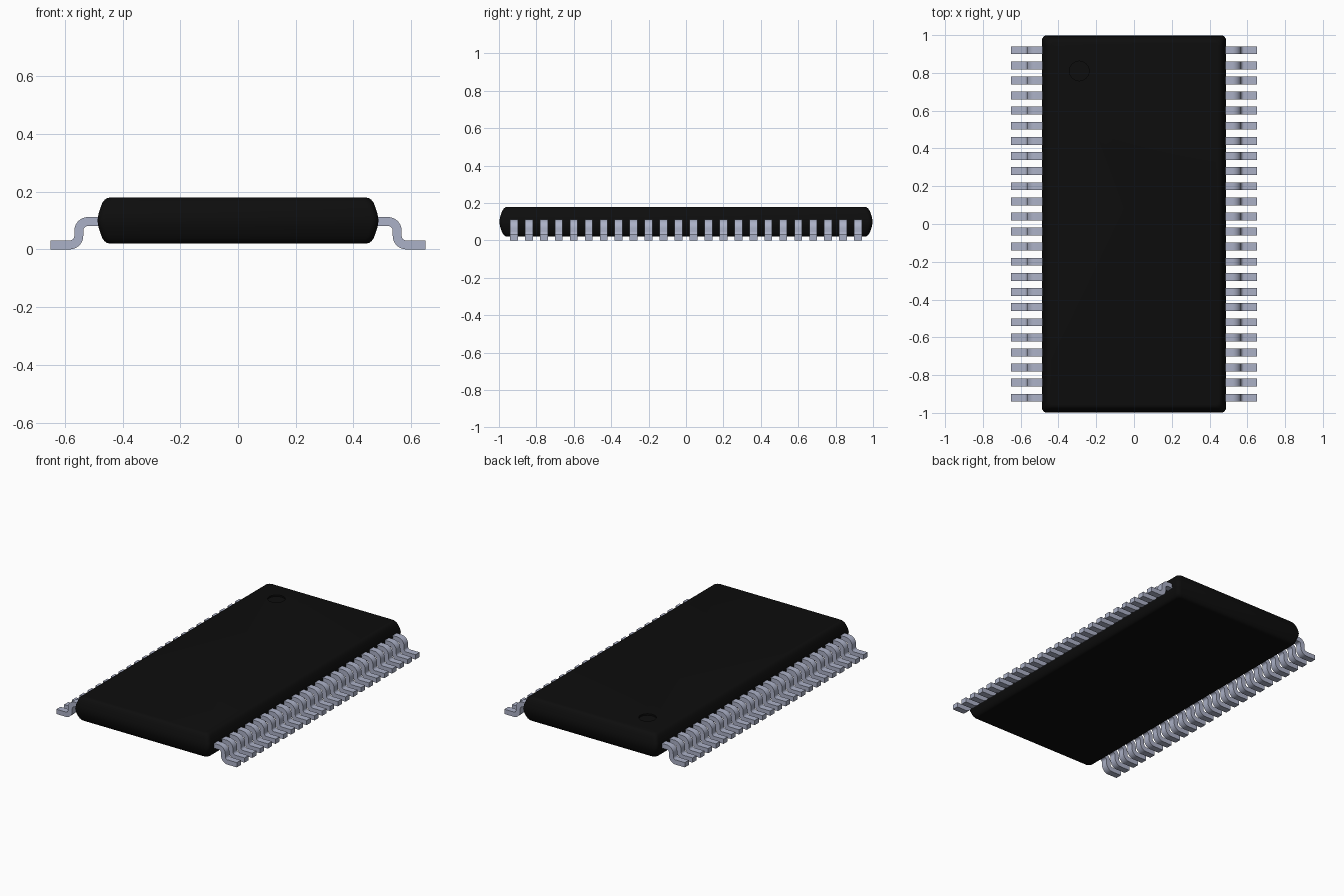
import bpy, bmesh, math

cube = bpy.data.objects.get("Cube")
if cube:
    bpy.data.objects.remove(cube, do_unlink=True)


def material(name, rgb, rough, metal=0.0):
    m = bpy.data.materials.new(name)
    m.use_nodes = True
    m.diffuse_color = (*rgb, 1)
    bsdf = m.node_tree.nodes["Principled BSDF"]
    bsdf.inputs["Base Color"].default_value = (*rgb, 1)
    bsdf.inputs["Roughness"].default_value = rough
    bsdf.inputs["Metallic"].default_value = metal
    return m


BLACK = material("black resin", (0.004, 0.004, 0.004), 0.6)
METAL = material("tinned metal", (0.41, 0.44, 0.57), 0.5)


def add_object(name, mesh, mat=None):
    obj = bpy.data.objects.new(name, mesh)
    bpy.context.collection.objects.link(obj)
    if mat:
        mesh.materials.append(mat)
    return obj


def activate(obj):
    bpy.ops.object.select_all(action='DESELECT')
    obj.select_set(True)
    bpy.context.view_layer.objects.active = obj


def to_mesh(bm, name):
    bmesh.ops.recalc_face_normals(bm, faces=bm.faces[:])
    mesh = bpy.data.meshes.new(name)
    bm.to_mesh(mesh)
    bm.free()
    return mesh


def arc(cx, cz, r, a0, a1, steps=8):
    return [(cx + r * math.cos(math.radians(a0 + (a1 - a0) * i / steps)),
             cz + r * math.sin(math.radians(a0 + (a1 - a0) * i / steps)))
            for i in range(steps + 1)]


# Package body: rounded rectangles lofted up a bulging edge profile
HALF_X, HALF_Y, MID_Z, CORNER = 0.487, 0.998, 0.1, 0.025
EDGE = [(0.079, 0.04), (0.077, 0.032), (0.072, 0.025), (0.063, 0.018),
        (0.049, 0.012), (0.025, 0.004), (0.0, 0.0)]  # height from middle, inset
levels = [(-h, i) for h, i in EDGE] + [(h, i) for h, i in reversed(EDGE[:-1])]


def rounded_rect(hx, hy, r):
    pts = []
    for sx, sy, a in ((1, 1, 0), (-1, 1, 90), (-1, -1, 180), (1, -1, 270)):
        pts += arc(sx * (hx - r), sy * (hy - r), r, a, a + 90, 5)
    return pts


bm = bmesh.new()
rings = [[bm.verts.new((x, y, MID_Z + h))
          for x, y in rounded_rect(HALF_X - inset, HALF_Y - inset, CORNER)]
         for h, inset in levels]
for lo, hi in zip(rings, rings[1:]):
    for k in range(len(lo)):
        n = (k + 1) % len(lo)
        bm.faces.new((lo[k], lo[n], hi[n], hi[k]))
bm.faces.new(rings[0][::-1])
bm.faces.new(rings[-1])
body = add_object("package_body", to_mesh(bm, "package_body"), BLACK)

# Shallow round orientation dimple cut into the top
bpy.ops.mesh.primitive_cylinder_add(vertices=32, radius=0.052, depth=0.02,
                                    location=(-0.29, 0.81, 0.179))
cutter = bpy.context.object
cutter.name = "dimple_cutter"
cutter.hide_render = True
cutter.data.materials.append(BLACK)
cut = body.modifiers.new("dimple", 'BOOLEAN')
cut.operation = 'DIFFERENCE'
cut.object = cutter
activate(body)
bpy.ops.object.modifier_apply(modifier=cut.name)
bpy.data.objects.remove(cutter, do_unlink=True)
activate(body)
bpy.ops.object.shade_smooth_by_angle(angle=math.radians(35))

# Gull-wing pin: side profile with two bends, extruded across its width
PIN_W, PITCH, COUNT = 0.042, 0.08, 24
R_OUT, R_IN = 0.047, 0.016
profile = [(0.47, 0.112)]
profile += arc(0.52, 0.065, R_OUT, 90, 0)       # upper bend, outside
profile += arc(0.583, 0.047, R_IN, 180, 270)    # lower bend, inside
profile += [(0.65, 0.031), (0.65, 0.0)]         # foot end
profile += arc(0.583, 0.047, R_OUT, 270, 180)   # lower bend, outside
profile += arc(0.52, 0.065, R_IN, 0, 90)        # upper bend, inside
profile += [(0.47, 0.081)]

bm = bmesh.new()
side = bm.faces.new([bm.verts.new((x, -PIN_W / 2, z)) for x, z in profile])
out = bmesh.ops.extrude_face_region(bm, geom=[side])
bmesh.ops.translate(bm, vec=(0, PIN_W, 0),
                    verts=[g for g in out["geom"] if isinstance(g, bmesh.types.BMVert)])
pin_mesh = to_mesh(bm, "pin")
pin_mesh.materials.append(METAL)

# One row of pins along each long side, sharing the same mesh
for name, turn in (("left_pin", 0.0), ("right_pin", math.pi)):
    for i in range(COUNT):
        pin = add_object(f"{name}_{i + 1:02d}", pin_mesh)
        pin.location.y = (i - (COUNT - 1) / 2) * PITCH
        pin.rotation_euler.z = turn
activate(pin)
bpy.ops.object.shade_smooth_by_angle(angle=math.radians(35))
